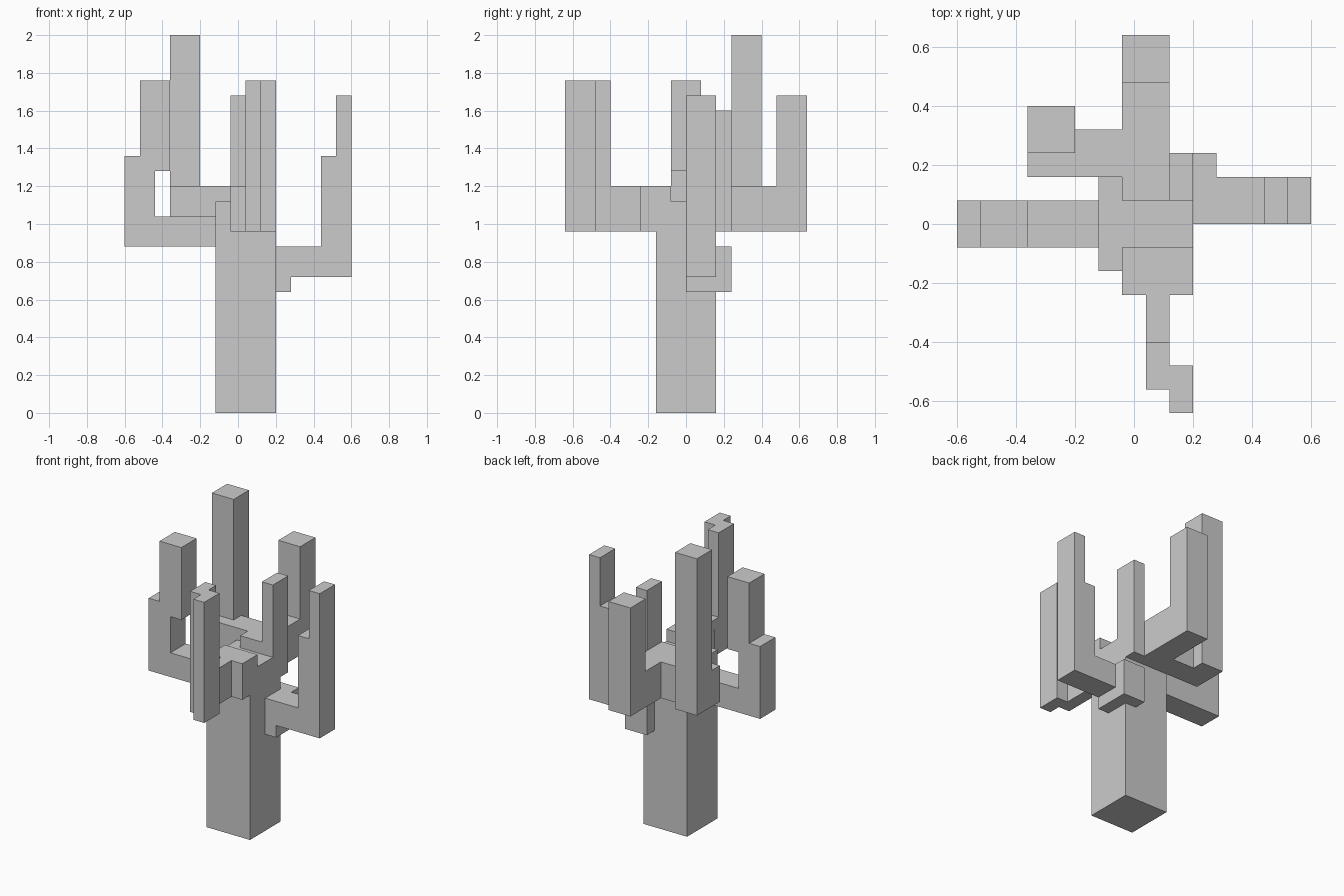
import bpy, bmesh
from mathutils import Vector

if "Cube" in bpy.data.objects:
    bpy.data.objects.remove(bpy.data.objects["Cube"])

U = 0.08                              # size of one block
ORIGIN = Vector((-0.6, -0.64, 0.0))   # corner of the block grid

# each part: boxes in block units (x0, x1, y0, y1, z0, z1)
PARTS = {
    "trunk": [(6, 10, 6, 10, 0, 14)],
    "left_branch": [(0, 6, 7, 9, 11, 13), (0, 2, 7, 9, 11, 17), (1, 3, 7, 9, 16, 22)],
    "right_branch": [(9, 11, 8, 11, 8, 11), (10, 15, 8, 10, 9, 11),
                     (13, 15, 8, 10, 9, 17), (14, 15, 8, 10, 17, 21)],
    "front_branch": [(7, 10, 5, 7, 12, 15), (8, 9, 3, 5, 12, 15),
                     (8, 9, 1, 3, 12, 22), (9, 10, 0, 2, 12, 22)],
    "back_branch": [(7, 9, 9, 14, 12, 15), (7, 9, 14, 16, 12, 21)],
    "back_left_branch": [(3, 7, 10, 12, 12, 15), (3, 5, 11, 13, 12, 25)],
    "short_upright_branch": [(9, 10, 9, 11, 12, 20)],
}


def box_cells(b):
    return {(x, y, z) for x in range(b[0], b[1])
            for y in range(b[2], b[3]) for z in range(b[4], b[5])}


# every block belongs to the first part that claims it
owned, filled = {}, set()
for name, boxes in PARTS.items():
    owned[name] = set().union(*map(box_cells, boxes)) - filled
    filled |= owned[name]


def skin(name, cells):
    """Outer faces of a part, left open where it joins its neighbours."""
    bm = bmesh.new()
    for c in sorted(cells):
        for axis in range(3):
            for side in (0, 1):
                n = list(c)
                n[axis] += 1 if side else -1
                if tuple(n) in filled:
                    continue
                ring = []
                for a, b in ((0, 0), (1, 0), (1, 1), (0, 1)):
                    p = list(c)
                    p[axis] += side
                    p[(axis + 1) % 3] += a
                    p[(axis + 2) % 3] += b
                    ring.append(bm.verts.new(ORIGIN + Vector(p) * U))
                bm.faces.new(ring if side else ring[::-1])
    bmesh.ops.remove_doubles(bm, verts=bm.verts[:], dist=U * 0.01)
    # merge the flat areas
    bmesh.ops.dissolve_limit(bm, angle_limit=0.01, verts=bm.verts[:], edges=bm.edges[:])
    mesh = bpy.data.meshes.new(name)
    bm.to_mesh(mesh)
    bm.free()
    bpy.context.collection.objects.link(bpy.data.objects.new(name, mesh))


for name, cells in owned.items():
    skin(name, cells)
